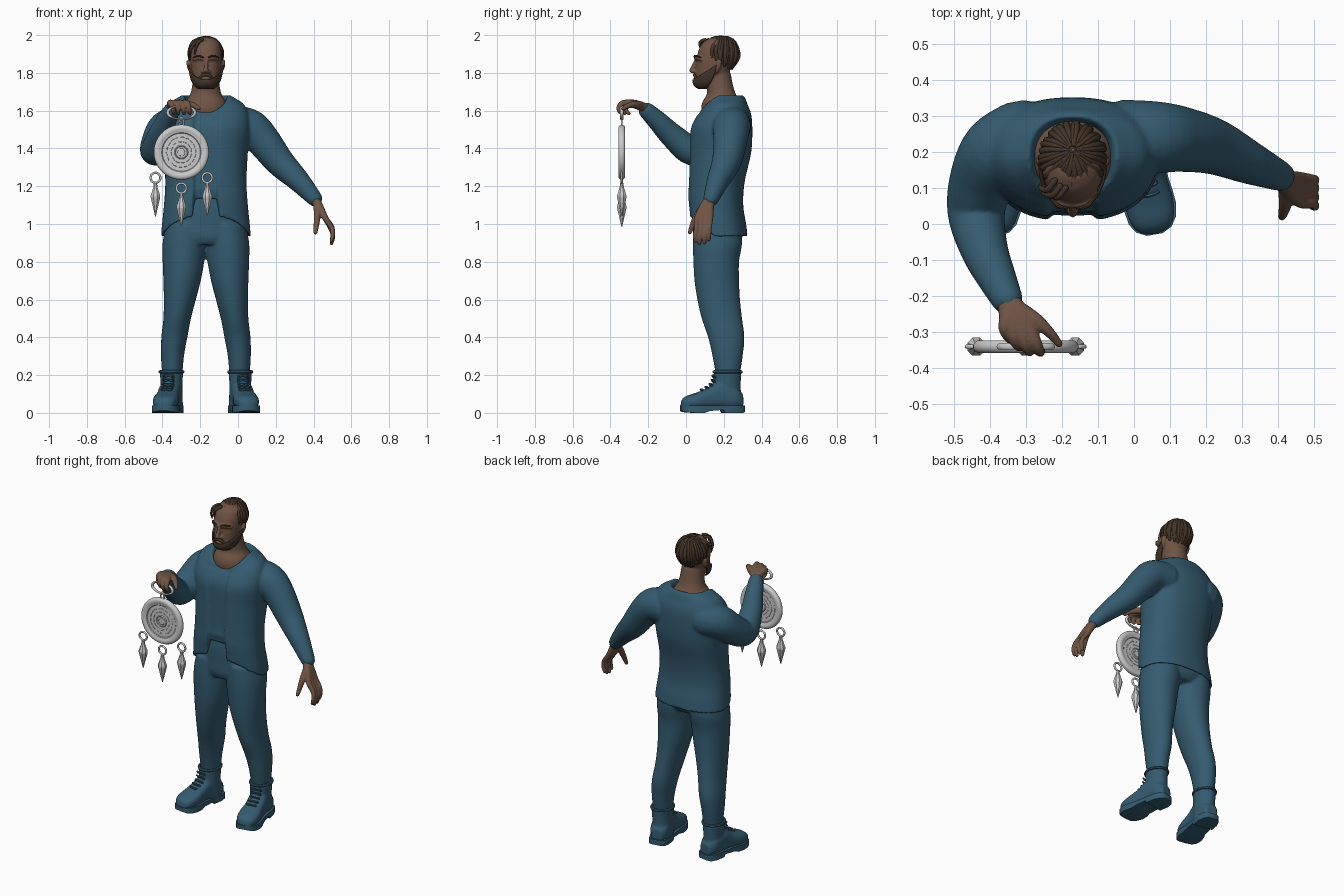
import bpy, bmesh, random
from math import sin, cos, pi, radians
from mathutils import Vector, Matrix

if "Cube" in bpy.data.objects:
    bpy.data.objects.remove(bpy.data.objects["Cube"])

random.seed(3)
CX = -0.17  # body centre line


def mat(name, c):
    m = bpy.data.materials.new(name)
    m.diffuse_color = (*c, 1)
    m.use_nodes = True
    m.node_tree.nodes["Principled BSDF"].inputs["Base Color"].default_value = m.diffuse_color
    return m


BLUE = mat("blue_cloth", (0.035, 0.105, 0.16))
SKIN = mat("skin", (0.16, 0.09, 0.058))
HAIR = mat("dark_hair", (0.06, 0.036, 0.022))


def spline(keys, n=6):
    """Catmull-Rom through tuples of any size."""
    out = []
    for i in range(len(keys) - 1):
        a, b, c, d = (Vector(keys[min(max(j, 0), len(keys) - 1)]) for j in range(i - 1, i + 3))
        for k in range(n):
            t = k / n
            out.append(b + (c - a) * t / 2 + (a * 2 - b * 5 + c * 4 - d) * t * t / 2
                       + (b * 3 - a - c * 3 + d) * t ** 3 / 2)
    return out + [Vector(keys[-1])]


def loft(bm, rings, wrap=True, caps=True):
    vs = [[bm.verts.new(p) for p in r] for r in rings]
    n = len(vs[0])
    for a, b in zip(vs, vs[1:]):
        for i in range(n if wrap else n - 1):
            j = (i + 1) % n
            bm.faces.new((a[i], a[j], b[j], b[i]))
    if caps:
        bm.faces.new(vs[0][::-1])
        bm.faces.new(vs[-1])


def oval(cx, cy, z, hw, hd, n=40, e=2.0):
    f = lambda v: (abs(v) ** (2 / e)) * (1 if v > 0 else -1)
    return [(cx + hw * f(sin(2 * pi * i / n)), cy - hd * f(cos(2 * pi * i / n)), z) for i in range(n)]


def tube(bm, keys, sides=16, steps=5):
    """Round-ended tube through (x, y, z, radius) points."""
    p = [(v.to_3d(), v[3]) for v in spline([Vector(k) for k in keys], steps)]
    d0, d1 = (p[0][0] - p[1][0]).normalized(), (p[-1][0] - p[-2][0]).normalized()
    cap = [(sin(radians(a)), cos(radians(a))) for a in (30, 60, 82)]
    p = [(p[0][0] + d0 * p[0][1] * s, p[0][1] * c) for s, c in cap[::-1]] + p + \
        [(p[-1][0] + d1 * p[-1][1] * s, p[-1][1] * c) for s, c in cap]
    q, prev, rings = None, None, []
    for i, (c, r) in enumerate(p):
        t = (p[min(i + 1, len(p) - 1)][0] - p[max(i - 1, 0)][0]).normalized()
        u = t.orthogonal().normalized() if q is None else prev.rotation_difference(t) @ q
        q, prev = u, t
        w = t.cross(u)
        rings.append([c + (u * cos(2 * pi * k / sides) + w * sin(2 * pi * k / sides)) * r for k in range(sides)])
    loft(bm, rings)


def finish(name, bm, m=None, voxel=0, smooth=3, angle=40, thick=0):
    bmesh.ops.recalc_face_normals(bm, faces=bm.faces[:])
    me = bpy.data.meshes.new(name)
    bm.to_mesh(me)
    bm.free()
    ob = bpy.data.objects.new(name, me)
    bpy.context.collection.objects.link(ob)
    if m:
        me.materials.append(m)
    bpy.ops.object.select_all(action='DESELECT')
    ob.select_set(True)
    bpy.context.view_layer.objects.active = ob
    if thick:
        ob.modifiers.new("Thick", 'SOLIDIFY').thickness = thick
    if voxel:
        r = ob.modifiers.new("Merge", 'REMESH')
        r.mode, r.voxel_size, r.use_smooth_shade = 'VOXEL', voxel, True
        s = ob.modifiers.new("Soften", 'SMOOTH')
        s.iterations, s.factor = smooth, 0.5
    elif angle:
        bpy.ops.object.shade_smooth_by_angle(angle=radians(angle))
    return ob


# jacket: torso with open front strip, raised front hem, low neckline, plus both sleeves
bm = bmesh.new()
keys = [(0.93, .238, .172, .155, .11), (1.0, .232, .165, .153, .09), (1.1, .222, .155, .148, .05),
        (1.22, .215, .16, .15, 0), (1.38, .222, .18, .165, 0), (1.5, .235, .185, .166, 0),
        (1.58, .228, .195, .15, -.02), (1.635, .2, .195, .13, -.05), (1.665, .155, .192, .122, -.07),
        (1.685, .122, .188, .112, -.085)]
prof = [tuple(v) for v in spline(keys)]
k0, k1 = keys[0], keys[-1]
prof = [(1.0, .2, .172, .125, .09), (.94, k0[1] - .014, .172, .141, .11)] + prof + [(1.67, .11, .188, .1, -.085), (1.55, .08, .19, .07, -.05)]
rings = []
for z, hw, cy, hd, dip in prof:
    ring = []
    for x, y, _ in oval(CX, cy, z, hw, hd, 120, 2.3):
        c = max(0, (cy - y) / hd)
        zz = z + dip * c ** 1.7
        if abs(x - CX) < .066 and y < cy:
            y += .016
            zz += .09 * min(1, max(0, (1.2 - z) / .25))
        ring.append((x, y, zz))
    rings.append(ring)
loft(bm, rings)
tube(bm, [(-.03, .24, 1.52, .105), (.06, .24, 1.51, .1), (.13, .235, 1.445, .091), (.22, .215, 1.33, .078),
          (.32, .17, 1.23, .06), (.405, .133, 1.135, .042)], 28)
tube(bm, [(-.31, .24, 1.52, .105), (-.38, .2, 1.5, .1), (-.422, .12, 1.43, .09), (-.437, .03, 1.39, .08),
          (-.415, -.07, 1.465, .066), (-.38, -.15, 1.545, .054), (-.352, -.208, 1.6, .044)], 28)
finish("jacket", bm, BLUE, .008, 3)

# trousers: hips and two legs
bm = bmesh.new()
loft(bm, [oval(CX, *k) for k in spline([(.165, .89, .18, .11), (.168, .93, .215, .13), (.17, 1.0, .218, .132),
                                        (.168, 1.1, .21, .128), (.168, 1.2, .19, .11)])])
for s in (1, -1):
    loft(bm, [oval(CX + s * o, y, z, w, d) for z, o, y, w, d in spline([
        (.18, .178, .222, .052, .06), (.3, .177, .22, .061, .08), (.4, .167, .213, .069, .096),
        (.5, .152, .19, .073, .107), (.6, .138, .173, .085, .113), (.7, .126, .163, .099, .118),
        (.8, .119, .16, .11, .121), (.9, .114, .167, .115, .13), (1.0, .105, .167, .105, .125)])])
finish("trousers", bm, BLUE, .009, 4)

# boots: shaft, foot, sole with heel step, collar and laces
for s, side in ((1, "left"), (-1, "right")):
    heel, toe = Vector((CX + s * .17, .305, 0)), Vector((CX + s * .228, -.032, 0))
    ax = (toe - heel).normalized()
    across = Vector((-ax.y, ax.x, 0))
    at = lambda l, w, z: heel + ax * l + across * w + Vector((0, 0, z))
    bm = bmesh.new()
    loft(bm, [oval(CX + s * o, y, z, w, d) for z, o, y, w, d in spline([
        (.03, .176, .225, .055, .07), (.1, .18, .215, .056, .076), (.16, .182, .217, .058, .073),
        (.215, .182, .22, .062, .073)])])
    loft(bm, [[at(l, v[0], .02 + h / 2 + v[1]) for v in oval(0, 0, 0, w, h / 2, 32, 2.6)] for l, w, h in spline([
        (.006, .035, .08), (.05, .057, .12), (.13, .058, .15), (.19, .06, .115), (.25, .067, .088),
        (.3, .06, .072), (.326, .042, .055), (.336, .015, .03)])])
    finish(side + "_boot", bm, BLUE, .007, 3)
    bm = bmesh.new()
    loft(bm, [[at(l, w, z) for w, z in ((-hw, z0), (hw, z0), (hw, .038), (-hw, .038))] for l, hw, z0 in [
        (-.003, .028, .004), (.012, .05, 0), (.05, .062, 0), (.11, .062, 0), (.118, .062, .016), (.19, .064, .01),
        (.22, .069, 0), (.26, .073, 0), (.3, .066, .002), (.325, .05, .006), (.339, .022, .012)]])
    finish(side + "_boot_sole", bm, BLUE)
    bm = bmesh.new()
    loop = oval(CX + s * .182, .22, .217, .06, .071, 24)
    tube(bm, [(*p, .009) for p in loop + loop[:1]], 8, 2)
    for y, z in ((.143, .195), (.139, .172), (.128, .15), (.105, .135), (.08, .122)):
        l = heel.y - y
        for k in (-1, 1):
            tube(bm, [(*at(l - .006, -.028 * k, z - .008), .005), (*at(l + .006, 0, z + .003), .005),
                      (*at(l, .028 * k, z + .002), .005)], 6, 2)
    finish(side + "_boot_collar_and_laces", bm, BLUE)

# hands: each finger runs from the wrist so the palm merges
bm = bmesh.new()
for y, ty, dz in ((.06, .048, .01), (.083, .072, -.004), (.107, .098, 0), (.128, .122, .016)):
    tube(bm, [(.4, .132, 1.14, .026), (.43, .5 * y + .062, 1.09, .023), (.463, y, 1.03, .0165),
              (.496, y - .004, .97 + dz, .0135), (.502, ty, .93 + dz, .012), (.494, ty, .9 + dz, .0095)], 12)
tube(bm, [(.42, .11, 1.11, .022), (.42, .062, 1.05, .019), (.415, .035, .995, .015), (.41, .02, .955, .011)], 12)
finish("lowered_hand", bm, SKIN, .005, 2)
bm = bmesh.new()
for x, y in ((-.358, -.29), (-.333, -.312), (-.304, -.325), (-.274, -.327)):
    tube(bm, [(-.355, -.2, 1.605, .027), (x * .5 - .172, -.255, 1.63, .024), (x, y, 1.64, .018),
              (x + .012, y - .026, 1.622, .014), (x + .016, y - .027, 1.6, .012), (x + .018, y - .012, 1.585, .01)], 12)
tube(bm, [(-.33, -.23, 1.62, .024), (-.275, -.265, 1.632, .021), (-.235, -.3, 1.628, .015), (-.208, -.332, 1.612, .011)], 12)
finish("raised_hand", bm, SKIN, .005, 2)

# head, neck, nose and ears
HEAD = [(1.722, .03, .075, .13), (1.74, .052, .053, .17), (1.775, .068, .05, .21), (1.82, .077, .052, .237),
        (1.87, .083, .056, .258), (1.92, .083, .067, .262), (1.96, .07, .09, .248), (1.985, .04, .125, .215)]
HS = spline(HEAD)


def head_ring(z, grow=0):
    h = min(HS, key=lambda k: abs(k[0] - z))
    return (h[2] + h[3]) / 2, h[1] + grow, (h[3] - h[2]) / 2 + grow


bm = bmesh.new()
loft(bm, [oval(CX, (f + b) / 2, z, w, (b - f) / 2, 40, 2.2) for z, w, f, b in HS])
loft(bm, [oval(CX, y, z, w, d) for z, y, w, d in spline([(1.53, .19, .13, .09), (1.6, .187, .122, .106),
     (1.645, .187, .108, .1), (1.685, .187, .084, .078), (1.73, .18, .073, .07), (1.8, .17, .066, .066)])])
tube(bm, [(CX, .058, 1.878, .009), (CX, .042, 1.84, .011), (CX, .031, 1.812, .014)], 12)
for s in (1, -1):
    tube(bm, [(CX + s * .008, .043, 1.806, .01), (CX + s * .017, .048, 1.807, .009)], 10)
    tube(bm, [(CX + s * .012, .05, 1.876, .009), (CX + s * .04, .058, 1.88, .01), (CX + s * .064, .082, 1.872, .009)], 10)
    tube(bm, [(CX + s * .079, .16, 1.805, .009), (CX + s * .086, .17, 1.83, .014), (CX + s * .09, .176, 1.858, .014)], 12)
tube(bm, [(CX - .02, .052, 1.77, .006), (CX, .046, 1.77, .008), (CX + .02, .052, 1.77, .006)], 10)
finish("head_and_neck", bm, SKIN, .006, 2)

# beard, moustache and brows
bm = bmesh.new()
rows = []
for v in range(9):
    row = []
    for u in range(41):
        a = radians(-98 + 196 * u / 40)
        z = 1.722 + (.042 + .085 * (abs(a) / 1.71) ** 2) * v / 8
        cy, w, d = head_ring(z, .007)
        row.append((CX + w * sin(a), cy - d * cos(a), z))
    rows.append(row)
loft(bm, rows, False, False)
finish("beard", bm, HAIR, angle=70, thick=.008)
bm = bmesh.new()
for s in (1, -1):
    tube(bm, [(CX, .043, 1.789, .007), (CX + s * .02, .046, 1.786, .008), (CX + s * .036, .056, 1.765, .007),
              (CX + s * .036, .058, 1.745, .006)], 10)
    tube(bm, [(CX + s * .015, .044, 1.883, .004), (CX + s * .04, .05, 1.89, .006), (CX + s * .065, .078, 1.882, .004)], 8)
finish("moustache_and_brows", bm, HAIR)


# swept hair: cap and strands fanning out from the crown
def scalp(a, t, grow=0):
    ph = t * radians(104 - 36 * cos(a) - 6 * cos(2 * a))
    back = .03 * (1 - t) ** 2
    return Vector((CX + (.09 + grow) * sin(ph) * sin(a), .176 + back - (.1 + grow) * sin(ph) * cos(a),
                   1.893 + (.1 + grow) * cos(ph)))


bm = bmesh.new()
loft(bm, [[scalp(2 * pi * i / 48, t) for i in range(48)] for t in [.02 + .98 * k / 14 for k in range(15)]], True, False)
for i in range(34):
    a = 2 * pi * i / 34
    j = random.uniform(-.12, .12)
    tube(bm, [(*scalp(a + j * t, t, -.004 + random.uniform(0, .004)), r) for t, r in
              ((.08, .005), (.35, .009), (.7, .0105), (1.02, .006))], 8, 4)
for x, y, e in ((-.205, .085, -.25), (-.19, .08, -.225), (-.22, .1, -.258)):
    tube(bm, [(x, y + .02, 1.975, .009), (x - .02, y - .005, 1.962, .009), (e, y, 1.925, .007), (e - .002, y + .012, 1.885, .003)], 8)
finish("hair", bm, HAIR, angle=60)

# hanging disc: lathed rim and recessed faces with dashed rings
DC = Vector((-.30, -.34, 1.38))
bm = bmesh.new()
half = [(.002, .009), (.03, .009), (.033, .013), (.037, .009), (.1, .009), (.104, .013), (.112, .013), (.118, .017),
        (.134, .0175), (.142, .012), (.146, .004)]
outline = half + [(r, -y) for r, y in half[::-1]]
loft(bm, [[DC + Vector((r * cos(2 * pi * i / 64), y, r * sin(2 * pi * i / 64))) for i in range(64)] for r, y in outline])
finish("disc", bm)
bm = bmesh.new()
for y in (-.0095, .0095):
    for r, n in ((.078, 18), (.055, 12), (.02, 5)):
        for i in range(n):
            a = 2 * pi * i / n
            tube(bm, [(*(DC + Vector((r * cos(a + k), y, r * sin(a + k)))), .0025) for k in (0, 1.7 / n, 3.6 / n)], 5, 2)
finish("disc_dashes", bm)


def hoop(name, x, z, rx, rz, r):
    bpy.ops.mesh.primitive_torus_add(major_segments=36, minor_segments=10, major_radius=1, minor_radius=r / rx,
                                     location=(x, DC.y, z), rotation=(pi / 2, 0, 0))
    ob = bpy.context.object
    ob.name = name
    ob.scale = (rx, rz, rx)
    bpy.ops.object.shade_smooth_by_angle(angle=radians(60))


hoop("hand_grip_ring", -.30, 1.59, .072, .036, .009)
hoop("top_link", -.30, 1.537, .012, .022, .005)

# three faceted drops on rings
for name, x, z in (("left_drop", -.437, 1.245), ("middle_drop", -.30, 1.19), ("right_drop", -.163, 1.245)):
    hoop(name + "_ring", x, z, .026, .026, .006)
    bm = bmesh.new()
    loft(bm, [[(x + r * cos(pi / 8 + pi * i / 4), DC.y + r * sin(pi / 8 + pi * i / 4), z + dz) for i in range(8)]
              for dz, r in ((-.205, .002), (-.105, .027), (-.095, .027), (-.05, .012), (-.028, .009))])
    finish(name, bm, angle=0)
